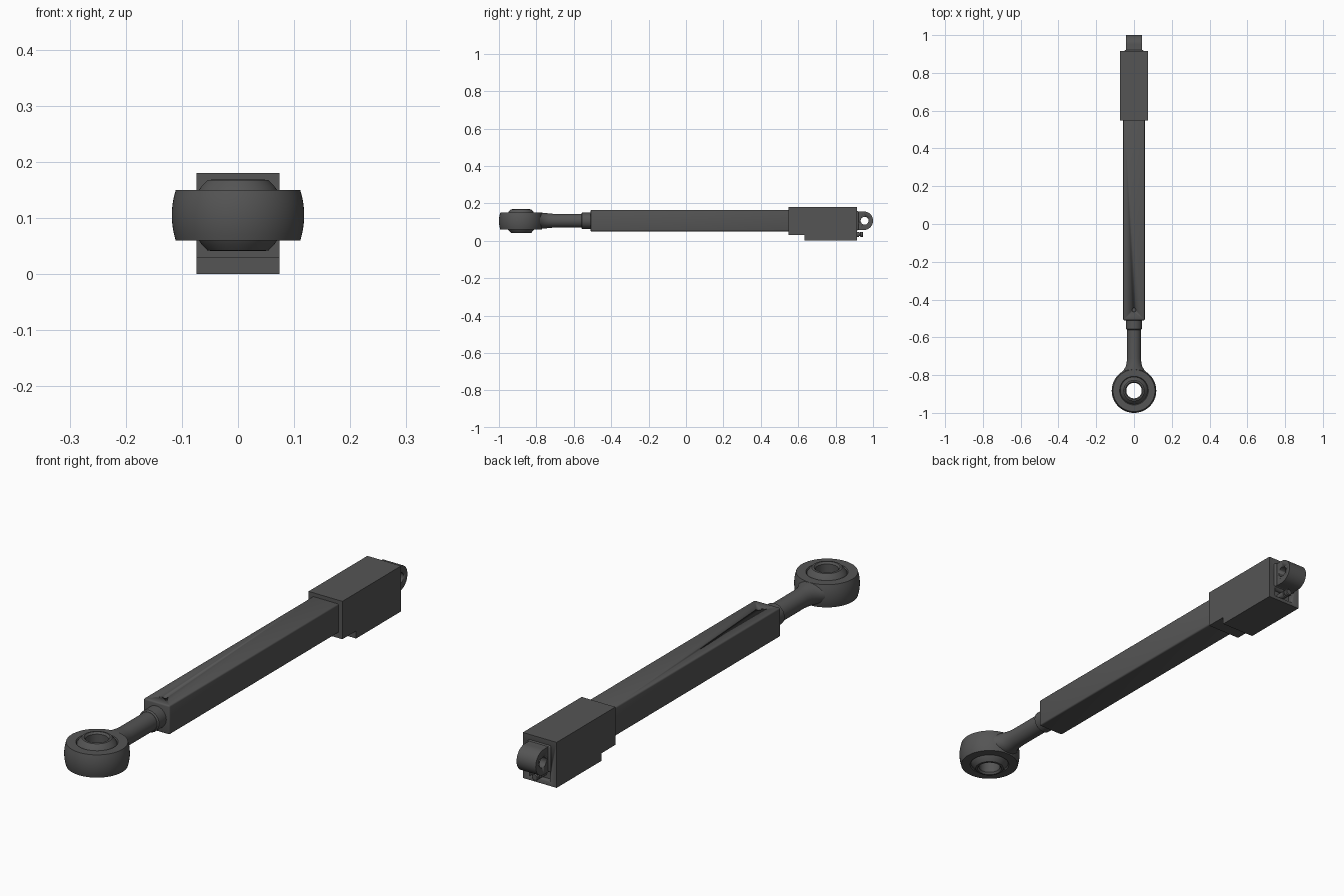
import bpy, bmesh, math
from mathutils import Matrix, Vector

cube = bpy.data.objects.get("Cube")
if cube:
    bpy.data.objects.remove(cube, do_unlink=True)

metal = bpy.data.materials.new("dark grey metal")
metal.use_nodes = True
COLOUR = (0.09, 0.09, 0.09, 1)
metal.diffuse_color = COLOUR
metal.node_tree.nodes["Principled BSDF"].inputs["Base Color"].default_value = COLOUR

AXIS_Z = 0.107      # height of the actuator centre line
EYE_Y = -0.882      # centre of the rod-end eye


def finish(name, bm, angle=35):
    bmesh.ops.recalc_face_normals(bm, faces=bm.faces)
    mesh = bpy.data.meshes.new(name)
    bm.to_mesh(mesh)
    bm.free()
    obj = bpy.data.objects.new(name, mesh)
    bpy.context.collection.objects.link(obj)
    mesh.materials.append(metal)
    bpy.ops.object.select_all(action='DESELECT')
    obj.select_set(True)
    bpy.context.view_layer.objects.active = obj
    bpy.ops.object.shade_smooth_by_angle(angle=math.radians(angle))
    return obj


def box(name, x, y, z, bevel=0.0):
    bm = bmesh.new()
    size = [b - a for a, b in (x, y, z)]
    mid = [(a + b) / 2 for a, b in (x, y, z)]
    bmesh.ops.create_cube(bm, size=1, matrix=Matrix.Translation(mid) @ Matrix.Diagonal((*size, 1)))
    if bevel:
        bmesh.ops.bevel(bm, geom=bm.edges[:], offset=bevel, segments=3, profile=0.5, affect='EDGES')
    return finish(name, bm)


def lathe(name, profile, centre, axis='Z', closed=True, steps=64):
    """Spin (radius, along) points round an axis; open profiles get end caps."""
    rot = {'Z': Matrix(), 'Y': Matrix.Rotation(-math.pi / 2, 4, 'X'),
           'X': Matrix.Rotation(math.pi / 2, 4, 'Y')}[axis]
    bm = bmesh.new()
    rings = []
    for r, h in profile:
        rings.append([bm.verts.new(Vector(centre) + rot @ Vector((
            r * math.cos(2 * math.pi * i / steps), r * math.sin(2 * math.pi * i / steps), h)))
            for i in range(steps)])
    pairs = list(zip(rings, rings[1:])) + ([(rings[-1], rings[0])] if closed else [])
    for a, b in pairs:
        for i in range(steps):
            j = (i + 1) % steps
            bm.faces.new((a[i], a[j], b[j], b[i]))
    if not closed:
        bm.faces.new(rings[0])
        bm.faces.new(rings[-1])
    return finish(name, bm)


def extrude_x(name, outline, half_width):
    """Extrude a (y, z) outline symmetrically along x."""
    bm = bmesh.new()
    face = bm.faces.new([bm.verts.new((-half_width, y, z)) for y, z in outline])
    out = bmesh.ops.extrude_face_region(bm, geom=[face])
    bmesh.ops.translate(bm, vec=(2 * half_width, 0, 0),
                        verts=[v for v in out["geom"] if isinstance(v, bmesh.types.BMVert)])
    return finish(name, bm)


def cut(obj, cutter):
    mod = obj.modifiers.new("cut", 'BOOLEAN')
    mod.operation = 'DIFFERENCE'
    mod.solver = 'EXACT'
    mod.object = cutter
    bpy.context.view_layer.objects.active = obj
    bpy.ops.object.modifier_apply(modifier=mod.name)
    bpy.data.objects.remove(cutter, do_unlink=True)


# Rod-end eye: barrel-shaped ring
barrel = [(0.118 - 0.007 * (t / 4) ** 2, 0.045 * t / 4) for t in range(-4, 5)]
lathe("eye_ring", barrel + [(0.076, 0.045), (0.070, 0.036), (0.070, -0.036), (0.076, -0.045)],
      (0, EYE_Y, 0.105))

# Swivel ball with chamfered bore
ball = [(math.sqrt(0.083 ** 2 - h * h), h) for h in (0.0625 * t / 6 for t in range(-6, 7))]
lathe("swivel_ball", ball + [(0.047, 0.0635), (0.041, 0.056), (0.041, -0.056), (0.047, -0.0635)],
      (0, EYE_Y, 0.105))

# Shank blending from the round rod into the eye
bm = bmesh.new()
sections = [(-0.54, 0.037, 0.037), (-0.71, 0.037, 0.037), (-0.735, 0.039, 0.039),
            (-0.755, 0.044, 0.042), (-0.775, 0.056, 0.043), (-0.80, 0.078, 0.043)]
N, previous = 40, None
for y, w, h in sections:
    ring = [bm.verts.new((w * math.cos(2 * math.pi * i / N), y,
                          AXIS_Z + h * math.sin(2 * math.pi * i / N))) for i in range(N)]
    if previous:
        for i in range(N):
            j = (i + 1) % N
            bm.faces.new((previous[i], previous[j], ring[j], ring[i]))
    else:
        bm.faces.new(ring)
    previous = ring
bm.faces.new(previous)
finish("rod_shank", bm)

# Collar where the rod enters the tube
lathe("rod_collar", [(0.038, -0.56), (0.043, -0.555), (0.043, -0.50), (0.038, -0.50)],
      (0, 0, AXIS_Z), 'Y', closed=False)

# Square outer tube with a small hole on top
tube = box("outer_tube", (-0.057, 0.057), (-0.51, 0.56), (0.05, 0.165), 0.006)
cut(tube, lathe("hole_cutter", [(0.010, 0.14), (0.010, 0.2)], (0, -0.455, 0), 'Z', False, 24))

# Motor housing with stepped underside and a rear socket
housing = extrude_x("motor_housing", [(0.547, 0.18), (0.547, 0.03), (0.633, 0.03), (0.633, 0.0),
                                      (0.915, 0.0), (0.915, 0.18)], 0.074)
cut(housing, box("socket_cutter", (-0.045, 0.045), (0.89, 0.95), (0.014, 0.054)))

# Rear mounting lug with cross hole and widened base
arc = [(0.95 + 0.05 * math.cos(a), AXIS_Z + 0.05 * math.sin(a))
       for a in (math.pi * (t / 20 - 0.5) for t in range(21))]
lug = extrude_x("rear_lug", [(0.90, 0.057)] + arc + [(0.90, 0.157)], 0.042)
cut(lug, lathe("pin_cutter", [(0.021, -0.1), (0.021, 0.1)], (0, 0.955, AXIS_Z), 'X', False, 32))
box("lug_base", (-0.050, 0.050), (0.90, 0.922), (0.056, 0.160), 0.006)

# Cable connector below the lug
lathe("cable_connector", [(0.014, 0.885), (0.014, 0.925), (0.009, 0.926), (0.009, 0.931),
                          (0.014, 0.932), (0.014, 0.944), (0.011, 0.947)],
      (0, 0, 0.034), 'Y', closed=False, steps=24)
